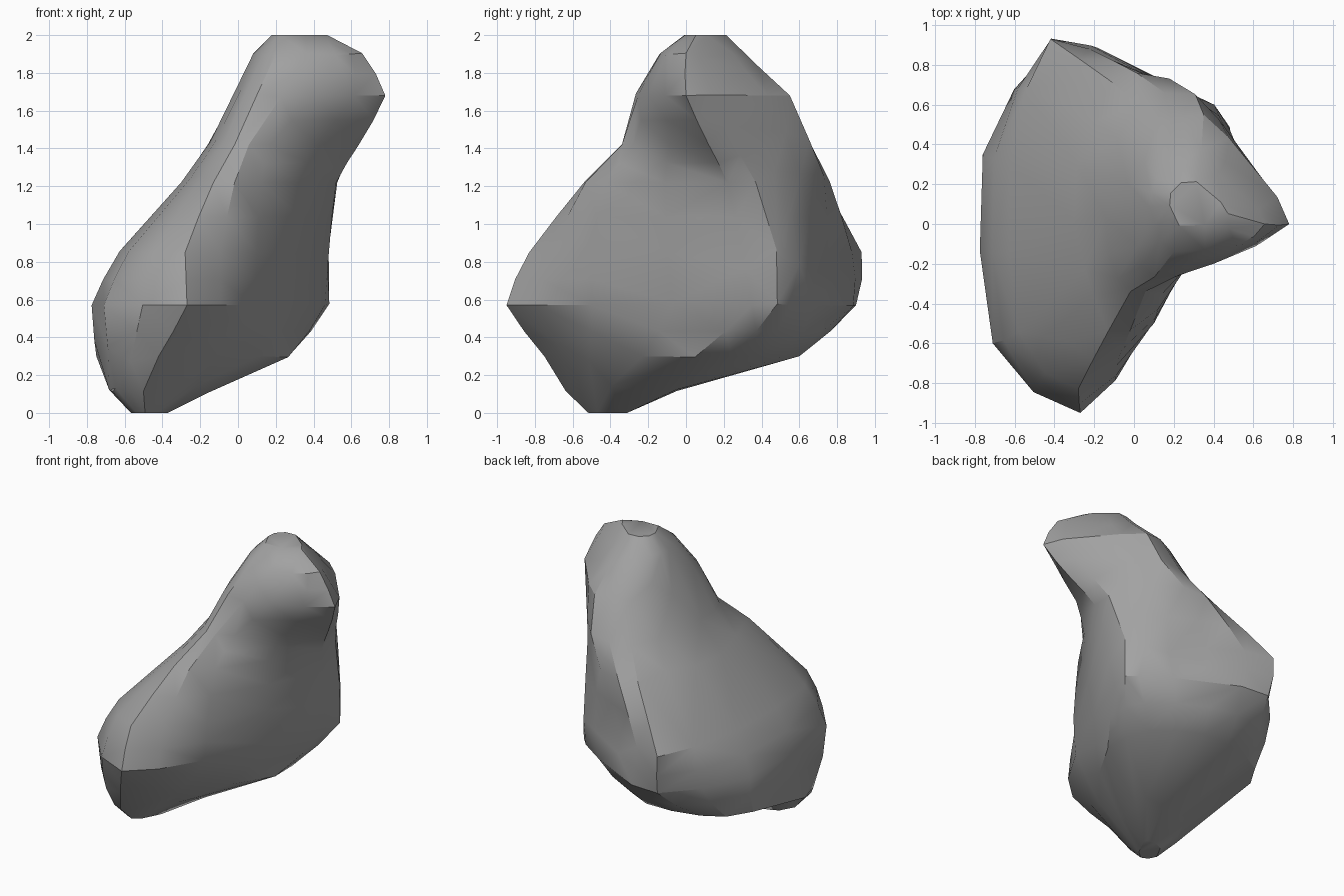
import bpy, bmesh, math
from mathutils import Vector

start_cube = bpy.data.objects.get("Cube")
if start_cube:
    bpy.data.objects.remove(start_cube, do_unlink=True)

# Horizontal cross-sections in hundredths: height, then eight outline points
# ordered front, front-left, left, back-left, back, back-right, right, front-right
SECTIONS = {
    12: [(-50, -64), (-33, -52), (-15, -20), (-16, -6), (-35, -5), (-55, -15), (-68, -40), (-63, -55)],
    30: [(-42, -75), (-10, -50), (27, 5), (20, 40), (-10, 60), (-50, 55), (-75, 30), (-68, -58)],
    57: [(-27, -95), (8, -50), (46, 35), (42, 55), (0, 80), (-40, 90), (-76, 35), (-71, -60)],
    85: [(-28, -83), (10, -50), (48, 30), (40, 60), (0, 75), (-42, 93), (-63, 30), (-58, -55)],
    122: [(-13, -54), (12, -43), (52, 22), (46, 48), (15, 74), (-12, 72), (-30, 30), (-27, -25)],
    142: [(-2, -34), (17, -28), (64, 12), (52, 38), (30, 66), (2, 60), (-16, 25), (-13, -15)],
    168: [(10, -27), (40, -20), (78, 0), (60, 28), (35, 55), (10, 48), (-2, 20), (0, -12)],
    190: [(20, -14), (50, -11), (66, 0), (50, 18), (33, 31), (17, 28), (8, 16), (10, 0)],
}


def scaled_ring(ring, centre, factor, height):
    """Copy a ring, shrunk towards a centre, at a new height."""
    middle = Vector((centre[0], centre[1], 0))
    result = []
    for point in ring:
        moved = middle + (Vector((point.x, point.y, 0)) - middle) * factor
        moved.z = height
        result.append(moved)
    return result


def midpoint(before, left, right, after, tension):
    """Point halfway along a curved span."""
    chord = (left + right) / 2
    bulge = chord - (before + after) / 2
    return chord + bulge * tension


def refine(items, closed, tension):
    """Insert a curved midpoint in every span of a path."""
    count = len(items)
    result = []
    for i in range(count if closed else count - 1):
        ids = [i - 1, i, i + 1, i + 2]
        ids = [k % count if closed else min(max(k, 0), count - 1) for k in ids]
        result.append(items[i])
        result.append(midpoint(*[items[k] for k in ids], tension))
    if not closed:
        result.append(items[-1])
    return result


# Full stack of rings, with small rounded caps at both ends
rings = [[Vector((x, y, z)) / 100 for x, y in outline] for z, outline in SECTIONS.items()]
rings.insert(0, scaled_ring(rings[0], (-0.5, -0.45), 0.35, 0.0))
rings.append(scaled_ring(rings[-1], (0.28, 0.12), 0.5, 2.0))

# Curve the rings around and the columns upward
rings = [refine(ring, True, 0.1) for ring in rings]
columns = [refine(list(column), False, 0.06) for column in zip(*rings)]
rings = list(zip(*columns))

# Skin the rings into one closed boulder
bm = bmesh.new()
loops = [[bm.verts.new(point) for point in ring] for ring in rings]
for lower, upper in zip(loops, loops[1:]):
    for i in range(len(lower)):
        j = (i + 1) % len(lower)
        bm.faces.new((lower[i], lower[j], upper[j], upper[i]))
bm.faces.new(list(reversed(loops[0])))
bm.faces.new(loops[-1])
bmesh.ops.recalc_face_normals(bm, faces=bm.faces)
bmesh.ops.triangulate(bm, faces=bm.faces)

# Rest on the ground
base = min(vert.co.z for vert in bm.verts)
bmesh.ops.translate(bm, verts=bm.verts, vec=(0, 0, -base))

mesh = bpy.data.meshes.new("boulder")
bm.to_mesh(mesh)
bm.free()
boulder = bpy.data.objects.new("boulder", mesh)
bpy.context.collection.objects.link(boulder)

# Plain stone colour
stone = bpy.data.materials.new("stone_grey")
stone.use_nodes = True
colour = (0.36, 0.36, 0.36, 1)
stone.diffuse_color = colour
stone.node_tree.nodes["Principled BSDF"].inputs["Base Color"].default_value = colour
mesh.materials.append(stone)

# Irregular low-poly facets with soft shading and a few sharp ridges
bpy.context.view_layer.objects.active = boulder
boulder.select_set(True)
facets = boulder.modifiers.new("facets", "DECIMATE")
facets.ratio = 0.6
bpy.ops.object.modifier_apply(modifier=facets.name)
bpy.ops.object.shade_smooth_by_angle(angle=math.radians(30))
